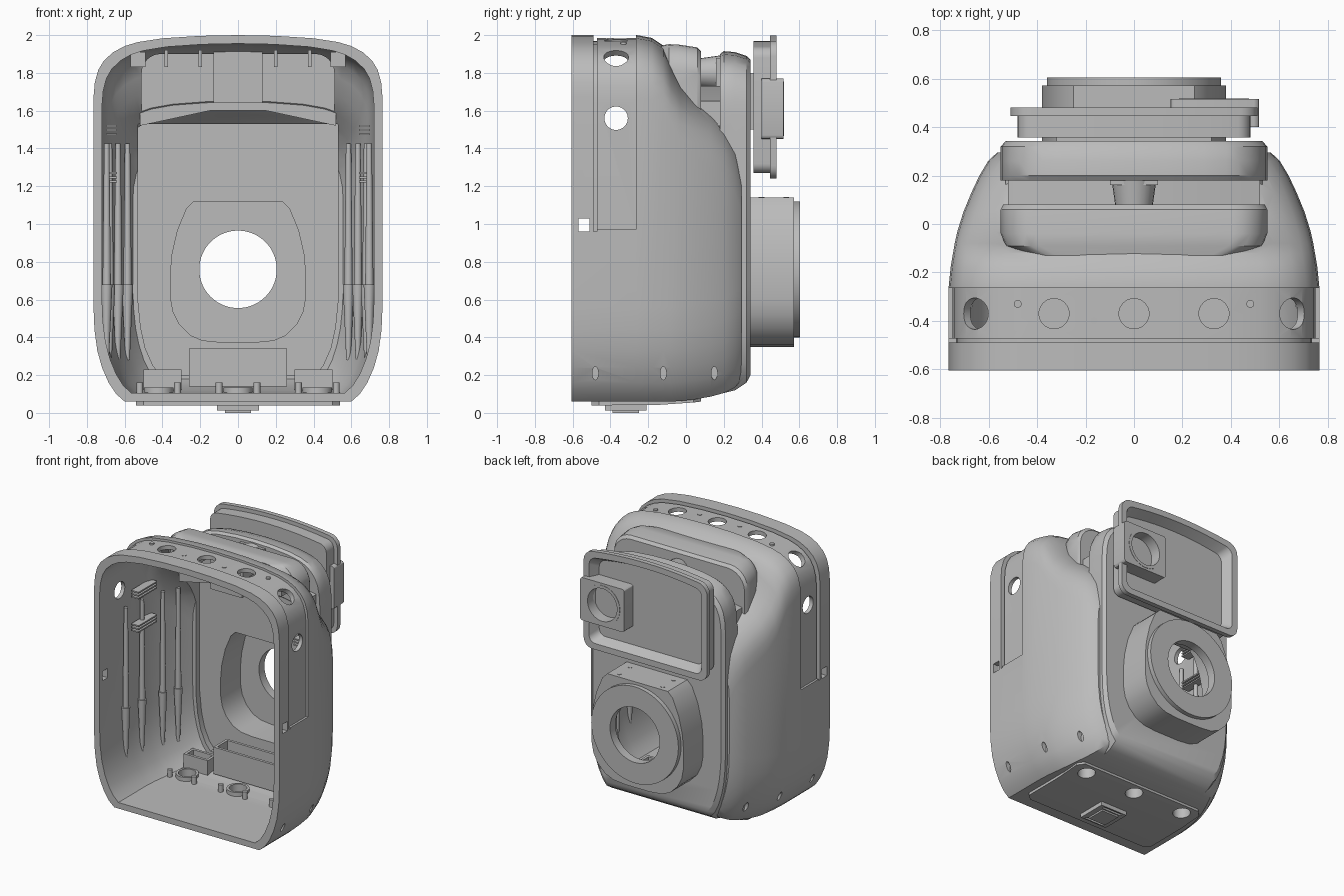
import bpy, bmesh, math
from mathutils import Matrix, Vector

if "Cube" in bpy.data.objects:
    bpy.data.objects.remove(bpy.data.objects["Cube"])

gray = bpy.data.materials.new("matte gray")
gray.use_nodes = True
COLOR = (0.5, 0.5, 0.5, 1)
gray.diffuse_color = COLOR
gray.node_tree.nodes["Principled BSDF"].inputs["Base Color"].default_value = COLOR


def loft(name, rings):
    """Closed skin through equal-length rings of 3D points."""
    n = len(rings[0])
    verts = [p for ring in rings for p in ring]
    faces = [tuple(range(n)), tuple(range(len(verts) - n, len(verts)))[::-1]]
    for r in range(len(rings) - 1):
        for i in range(n):
            j = (i + 1) % n
            a, b = r * n, (r + 1) * n
            faces.append((a + j, a + i, b + i, b + j))
    mesh = bpy.data.meshes.new(name)
    mesh.from_pydata(verts, [], faces)
    mesh.materials.append(gray)
    bm = bmesh.new()
    bm.from_mesh(mesh)
    bmesh.ops.recalc_face_normals(bm, faces=bm.faces)
    bm.to_mesh(mesh)
    bm.free()
    obj = bpy.data.objects.new(name, mesh)
    bpy.context.scene.collection.objects.link(obj)
    return obj


def prism(name, outline, y0, y1):
    return loft(name, [[(x, y, z) for x, z in outline] for y in (y0, y1)])


def box(name, x0, x1, y0, y1, z0, z1):
    return prism(name, [(x0, z0), (x1, z0), (x1, z1), (x0, z1)], y0, y1)


def round_rect(x0, x1, z0, z1, r, steps=6):
    pts = []
    for k, (cx, cz) in enumerate([(x1 - r, z1 - r), (x0 + r, z1 - r), (x0 + r, z0 + r), (x1 - r, z0 + r)]):
        for s in range(steps + 1):
            a = math.pi / 2 * (k + s / steps)
            pts.append((cx + r * math.cos(a), cz + r * math.sin(a)))
    return pts


def rod(name, center, axis, length, r0, r1=None, n=40):
    """Cylinder or cone along any axis, centred on a point."""
    r1 = r0 if r1 is None else r1
    turn = Vector(axis).to_track_quat("Z", "Y").to_matrix().to_4x4()
    place = Matrix.Translation(center) @ turn
    angles = [2 * math.pi * i / n for i in range(n)]
    return loft(name, [[place @ Vector((r * math.cos(a), r * math.sin(a), h)) for a in angles]
                       for r, h in ((r0, -length / 2), (r1, length / 2))])


def combine(obj, others, operation="DIFFERENCE"):
    for other in others:
        mod = obj.modifiers.new("cut", "BOOLEAN")
        mod.operation, mod.solver, mod.object = operation, "EXACT", other
        bpy.context.view_layer.update()
        mesh = bpy.data.meshes.new_from_object(obj.evaluated_get(bpy.context.evaluated_depsgraph_get()))
        obj.modifiers.clear()
        obj.data = mesh
        bpy.data.objects.remove(other)
    return obj


# Shell cross-section: arched top, round shoulders, tapered bottom
W = 0.765
TOP = [(0, 0), (.2, -.004), (.4, -.017), (.53, -.037), (.6, -.058), (.66, -.09),
       (.71, -.135), (.74, -.185), (.758, -.25), (W, -.33)]
BOTTOM = [(W, .5), (.76, .38), (.745, .27), (.72, .18), (.685, .1), (.645, .04), (.6, 0)]


def mirror_outline(half):
    return half + [(-x, z) for x, z in reversed(half) if x > 0]


def section(hw, zb, zt):
    half = [(x * hw / W, zt + z) for x, z in TOP] + [(x * hw / W, zb + z) for x, z in BOTTOM]
    return mirror_outline(half)


def section_loft(name, rows, inset=0):
    return loft(name, [[(x, y, z) for x, z in section(hw - inset, zb + inset, zt - inset)]
                       for y, hw, zb, zt in rows])


# Main shell with its shoulder dropping to the rear
BODY = [(-.605, W, .06, 2), (-.26, W, .06, 2), (-.18, .757, .06, 1.985), (-.12, .747, .06, 1.945),
        (-.08, .74, .06, 1.87), (-.03, .729, .063, 1.775), (.05, .704, .072, 1.685), (.13, .671, .086, 1.625),
        (.2, .638, .105, 1.565), (.26, .602, .135, 1.495), (.295, .565, .18, 1.39)]
shell = section_loft("main_shell", BODY)
raised = loft("raised_hump", [[(x, y, z) for x, z in round_rect(-hw, hw, 1.4, zt, .14)]
              for y, hw, zt in ((-.13, .46, 1.945), (-.09, .53, 1.952), (-.04, .55, 1.95),
                                (.06, .55, 1.935), (.08, .54, 1.915))])
panel = section_loft("rear_panel", [(.18, .55, .1, 1.9), (.2, .55, .105, 1.915), (.26, .55, .12, 1.91),
                                    (.32, .55, .16, 1.89), (.342, .53, .2, 1.87)])
combine(shell, [raised, panel], "UNION")

# Hollow interior
cavity = section_loft("cavity", [(-.7, W, .06, 2)] + BODY[1:-1], .045)
POCKET = [(0, 1.53), (.53, 1.53), (.53, .6), (.515, .45), (.49, .34), (.45, .25), (.41, .2), (0, .2)]
rear_pocket = prism("rear_pocket", mirror_outline(POCKET), .1, .305)
hump_pocket = prism("hump_pocket", round_rect(-.51, .51, 1.5, 1.9, .1), -.3, .04)
combine(shell, [cavity, rear_pocket, hump_pocket])


# Recessed band and groove running over the top and sides
def strap(name, y0, y1, depth, z_low):
    arch = [(x, 2 + z) for x, z in TOP] + [(W, z_low)]
    arch = [(-x, z) for x, z in reversed(arch[1:])] + arch
    inner = [(x * (1 - depth / W), z - depth * (z > 1.2)) for x, z in arch]
    outer = [(x * 1.08, z + .06 * (z > 1.2)) for x, z in arch]
    return prism(name, outer + inner[::-1], y0, y1)


combine(shell, [strap("band_cut", -.475, -.265, .016, .97), strap("groove_cut", -.49, -.472, .03, .96)])

# Lens housing outline, shared by its cavity and the opening in the rear panel
CZ = .76
HOUSING = [(0, 1.14), (.25, 1.14), (.29, 1.1), (.34, .98), (.37, .85), (.38, .74), (.38, .6),
           (.365, .52), (.33, .45), (.27, .39), (.2, .36), (.1, .35), (0, .35)]
housing_outline = mirror_outline(HOUSING)
inner_outline = [(x * .94, CZ + (z - CZ) * .94) for x, z in housing_outline]

# Openings: top, corners, sides, slots and lens
Y_BAND = -.37
cuts = [rod("side_hole", (0, Y_BAND, 1.56), (1, 0, 0), 2, .062),
        box("side_window", -1, 1, -.57, -.51, .96, 1.03),
        prism("lens_opening", inner_outline, .25, .4)]
cuts += [rod("top_hole", (x, Y_BAND, 1.95), (0, 0, 1), .3, .062) for x in (-.33, 0, .33)]
cuts += [rod("corner_hole", (s * .655, Y_BAND, 1.88), (s * .7, 0, .71), .3, .065) for s in (-1, 1)]
for y, x in ((-.48, .7), (-.12, .685), (.15, .6)):
    for s in (-1, 1):
        slot = rod("screw_slot", (0, 0, 0), (1, 0, 0), .2, .016, n=16)
        slot.data.transform(Matrix.Translation((s * (x + .08), y, .21)) @ Matrix.Diagonal((1, 1, 2.2, 1)))
        cuts.append(slot)
combine(shell, cuts)

# Base plate with three round openings and a slotted foot
plate = loft("base_plate", [[(-hw, y, z), (hw, y, z), (hw, y, .08), (-hw, y, .08)] for y, hw, z in
                            ((-.5, .5, .04), (-.46, .54, .04), (-.15, .54, .042), (.04, .54, .055), (.08, .5, .06))])
FLOOR_HOLES = [(x, 0) for x in (-.42, 0, .42)]
combine(plate, [rod("cut", (x, y, .05), (0, 0, 1), .2, .06) for x, y in FLOOR_HOLES])
combine(shell, [rod("cut", (x, y, .08), (0, 0, 1), .2, .06) for x, y in FLOOR_HOLES])
foot = box("base_foot", -.11, .11, -.43, -.21, .012, .045)
combine(foot, [box("cut", -.08, .08, y, y + .02, -.1, .025) for y in (-.42, -.24)])
box("foot_pad", -.07, .07, -.39, -.25, 0, .015)
for x, y in FLOOR_HOLES:
    collar = rod("floor_collar", (x, y, .12), (0, 0, 1), .03, .078)
    combine(collar, [rod("cut", (x, y, .1), (0, 0, 1), .3, .06)])
    for s in (-1, 1):
        rod("floor_post", (x + s * .1, y - .06, .13), (0, 0, 1), .06, .018, n=16)

# Lens housing, hollow from inside, with front ring
housing = prism("lens_housing", housing_outline, .31, .572)
ring = rod("lens_ring", (0, .587, CZ), (0, 1, 0), .035, .36, n=64)
combine(housing, [prism("cut", inner_outline, .2, .54), rod("cut", (0, .5, CZ), (0, 1, 0), .4, .205, n=64)])
combine(ring, [rod("cut", (0, .6, CZ), (0, 1, 0), .3, .205, n=64)])
for x in (-.18, .18):
    for y in (.4, .53):
        rod("housing_screw", (x, y, 1.138), (0, 0, 1), .01, .015, n=16)


# Rear screen: backing, flanged tray with arched top, camera boss
def arched(hw, z0, z1, r):
    pts = round_rect(-hw, hw, z0, z1, r)
    top = [((hw - r) * (1 - k / 5), z1) for k in range(1, 10)]
    pts = pts[:7] + top + pts[7:]
    return [(x, z - .04 * (x / hw) ** 2 * (z > 1.6)) for x, z in pts]


box("screen_mount", -.32, .32, .33, .37, 1.5, 1.8)
tray = prism("screen_tray", arched(.48, 1.27, 1.97, .05), .357, .45)
flange = prism("screen_flange", arched(.51, 1.24, 1.998, .07), .445, .48)
combine(tray, [flange], "UNION")
combine(tray, [loft("cut", [[(x, y, z) for x, z in arched(hw, z0, z1, .05)] for y, hw, z0, z1 in
                            ((.41, .43, 1.32, 1.92), (.5, .475, 1.275, 1.965))])])
boss = prism("camera_boss", round_rect(.15, .515, 1.45, 1.77, .02, 3), .4, .515)
combine(boss, [rod("cut", (.33, .52, 1.61), (0, 1, 0), .17, .14)])
rim = rod("camera_rim", (.33, .475, 1.61), (0, 1, 0), .085, .145)
combine(rim, [rod("cut", (.33, .52, 1.61), (0, 1, 0), .3, .122)])

# Hinge knuckle and chevron floor between hump and rear panel
rod("hinge_pin", (0, .13, 1.8), (0, 1, 0), .14, .075, .095, n=24)
box("hinge_block", -.1, .1, .16, .22, 1.7, 1.88)
prism("notch_floor", [(-.52, 1.52), (-.15, 1.6), (.15, 1.6), (.52, 1.52),
                      (.52, 1.65), (.15, 1.73), (-.15, 1.73), (-.52, 1.65)], .045, .2)

# Interior fittings
box("top_bracket", -.13, .13, -.14, .05, 1.64, 1.92)
battery = box("battery_tray", -.26, .26, .08, .24, .14, .34)
combine(battery, [box("cut", -.24, .24, .1, .22, .17, .5)])
for s in (-1, 1):
    pocket = box("connector_box", s * .4 - .1, s * .4 + .1, .07, .18, .11, .23)
    combine(pocket, [box("cut", s * .4 - .08, s * .4 + .08, .09, .16, .14, .5)])
    for y, x in ((-.33, .695), (-.16, .68), (.02, .635), (.13, .585)):
        rod("rib_base", (s * x, y, .48), (0, 0, 1), .4, .012, .03, n=16)
        rod("rib_spine", (s * x, y, 1.05), (0, 0, 1), .75, .022, .014, n=16)
    for z in (1.22, 1.47):
        for k in range(3):
            box("cable_fin", s * .67 - .03, s * .67 + .03, -.26, -.04, z + k * .022, z + k * .022 + .01)
    for x in (.2, .38):
        box("top_tab", s * x - .01, s * x + .01, -.24, -.1, 1.83, 1.92)
    box("corner_clip", s * .53 - .04, s * .53 + .04, -.3, -.2, 1.83, 1.91)
    for x, y in ((.165, -.4), (.48, -.33)):
        rod("top_screw", (s * x, y, 1.972 - x * x * .1), (0, 0, 1), .03, .016, n=16)

# Smooth curved walls while keeping hard edges
bpy.ops.object.select_all(action="DESELECT")
for obj in bpy.context.scene.objects:
    if obj.type == "MESH":
        obj.select_set(True)
        bpy.context.view_layer.objects.active = obj
bpy.ops.object.shade_smooth_by_angle(angle=math.radians(30))
